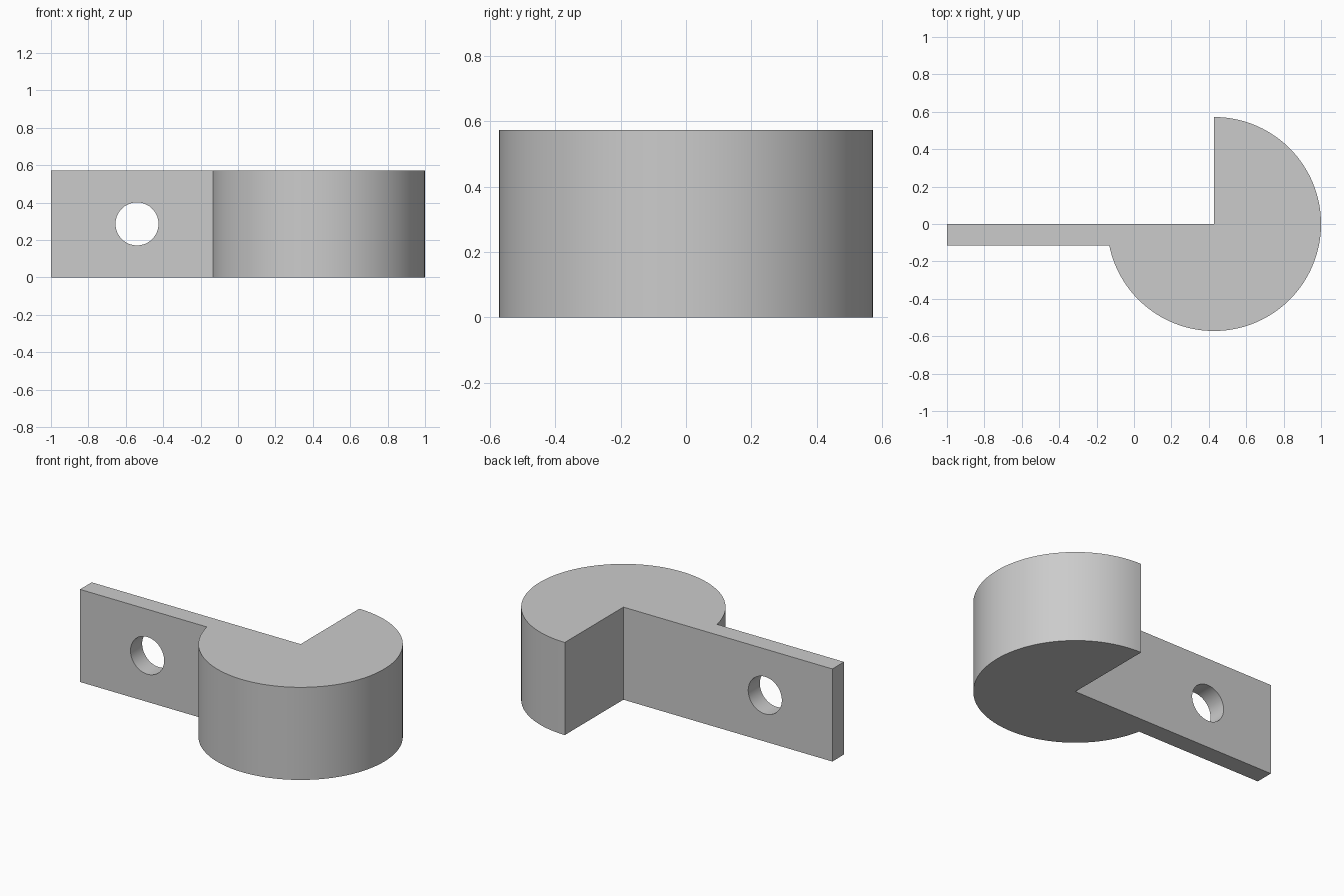
import bpy, bmesh
from math import radians, asin, pi, sin, cos

old = bpy.data.objects.get("Cube")
if old:
    bpy.data.objects.remove(old, do_unlink=True)

RADIUS = HEIGHT = 0.572
CENTRE_X = 1 - RADIUS
THICK = 0.114
HOLE_X, HOLE_R = -0.54, 0.115

grey = bpy.data.materials.new("plain grey")
grey.use_nodes = True
colour = (0.6, 0.6, 0.6, 1)
grey.diffuse_color = colour
grey.node_tree.nodes["Principled BSDF"].inputs["Base Color"].default_value = colour

# Outline: three-quarter disc running into a thin tangless arm
start, end = pi / 2, -pi + asin(THICK / RADIUS)
steps = 96
outline = [(-1, 0), (-1, -THICK)]
for i in range(steps + 1):
    a = end + (start - end) * i / steps
    outline.append((CENTRE_X + RADIUS * cos(a), RADIUS * sin(a)))
outline.append((CENTRE_X, 0))

bm = bmesh.new()
base = bm.faces.new([bm.verts.new((x, y, 0)) for x, y in outline])
top = bmesh.ops.extrude_face_region(bm, geom=[base])["geom"]
bmesh.ops.translate(bm, vec=(0, 0, HEIGHT),
                    verts=[v for v in top if isinstance(v, bmesh.types.BMVert)])
bmesh.ops.recalc_face_normals(bm, faces=bm.faces)
mesh = bpy.data.meshes.new("disc_with_arm")
bm.to_mesh(mesh)
bm.free()
mesh.materials.append(grey)
body = bpy.data.objects.new("disc_with_arm", mesh)
bpy.context.collection.objects.link(body)

# Round hole through the arm
bpy.ops.mesh.primitive_cylinder_add(vertices=64, radius=HOLE_R, depth=THICK * 4,
                                    location=(HOLE_X, -THICK / 2, HEIGHT / 2),
                                    rotation=(pi / 2, 0, 0))
cutter = bpy.context.object
cutter.name = "hole_cutter"
cutter.hide_render = True
cutter.data.materials.append(grey)

bpy.ops.object.select_all(action="DESELECT")
body.select_set(True)
bpy.context.view_layer.objects.active = body
cut = body.modifiers.new("hole", "BOOLEAN")
cut.operation, cut.solver, cut.object = "DIFFERENCE", "EXACT", cutter
bpy.ops.object.modifier_apply(modifier=cut.name)
bpy.data.objects.remove(cutter, do_unlink=True)
bpy.ops.object.shade_smooth_by_angle(angle=radians(30))
